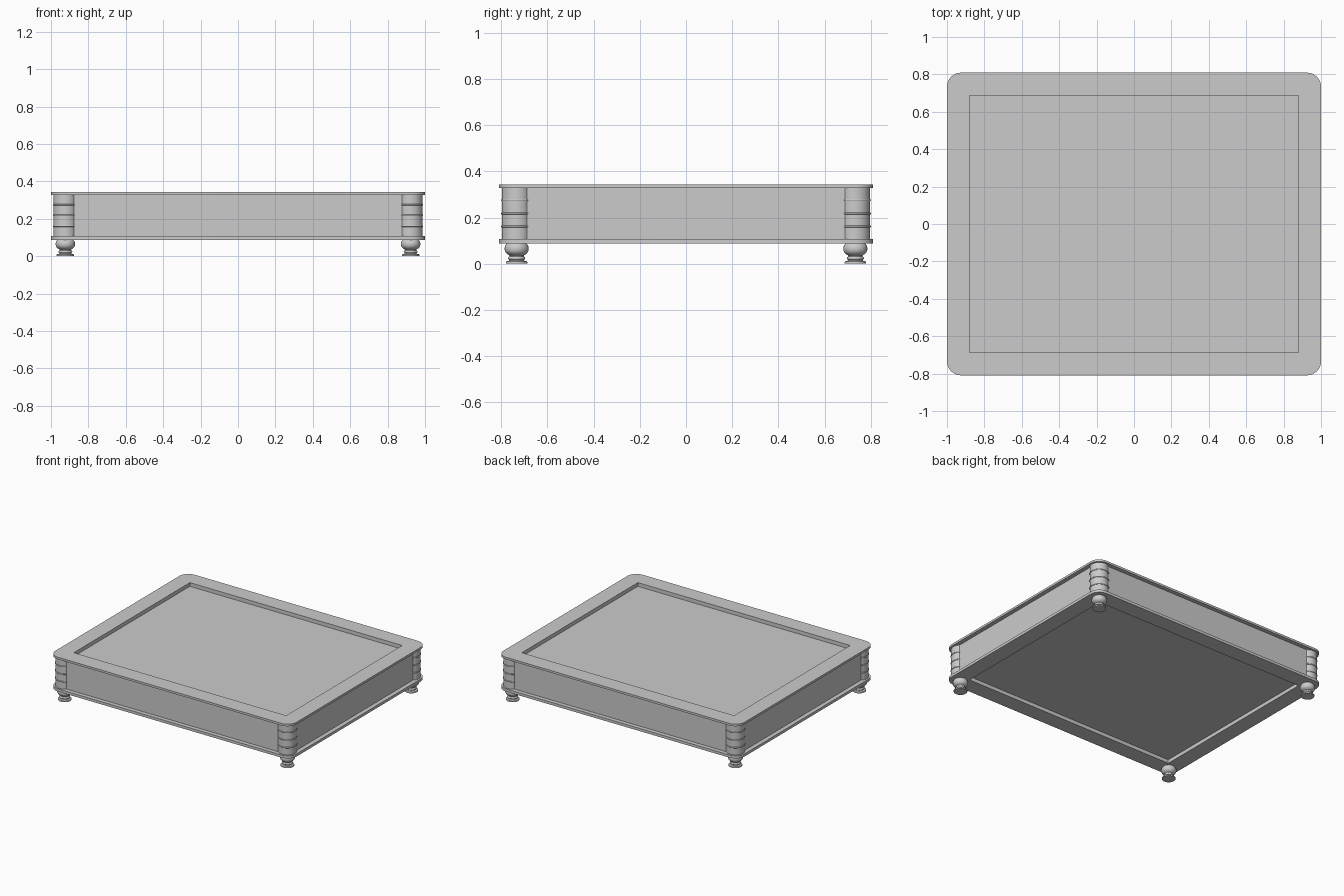
import bpy, bmesh
from math import sin, cos, pi

if "Cube" in bpy.data.objects:
    bpy.data.objects.remove(bpy.data.objects["Cube"])

HX, HY = 1.0, 0.809        # outer half sizes of the frames
IX, IY = 0.88, 0.687       # half sizes of the frame openings
CX, CY = 0.923, 0.733      # corner post and foot centres
WX, WY = 0.968, 0.778      # outer half sizes of the walls
CORNERS = {"front_left": (-1, -1), "front_right": (1, -1),
           "back_right": (1, 1), "back_left": (-1, 1)}


def finish(name, bm, smooth=False):
    bmesh.ops.recalc_face_normals(bm, faces=bm.faces)
    me = bpy.data.meshes.new(name)
    bm.to_mesh(me)
    bm.free()
    ob = bpy.data.objects.new(name, me)
    bpy.context.collection.objects.link(ob)
    if smooth:
        bpy.ops.object.select_all(action='DESELECT')
        ob.select_set(True)
        bpy.context.view_layer.objects.active = ob
        bpy.ops.object.shade_smooth_by_angle(angle=0.8)
    return ob


def box(name, x0, x1, y0, y1, z0, z1):
    bm = bmesh.new()
    bmesh.ops.create_cube(bm, size=1)
    for v in bm.verts:
        v.co.x = x1 if v.co.x > 0 else x0
        v.co.y = y1 if v.co.y > 0 else y0
        v.co.z = z1 if v.co.z > 0 else z0
    return finish(name, bm)


def frame(name, z0, z1, r=0.075, n=10):
    # rounded slab with a rectangular opening
    bm = bmesh.new()
    outer = []
    for k, (sx, sy) in enumerate([(1, 1), (-1, 1), (-1, -1), (1, -1)]):
        for i in range(n + 1):
            a = (k + i / n) * pi / 2
            outer.append((sx * (HX - r) + r * cos(a), sy * (HY - r) + r * sin(a)))
    inner = [(IX, IY), (-IX, IY), (-IX, -IY), (IX, -IY)]
    for loop in (outer, inner):
        vs = [bm.verts.new((x, y, z0)) for x, y in loop]
        for i, v in enumerate(vs):
            bm.edges.new((v, vs[(i + 1) % len(vs)]))
    bmesh.ops.triangle_fill(bm, edges=bm.edges[:], use_beauty=True)
    ext = bmesh.ops.extrude_face_region(bm, geom=bm.faces[:])["geom"]
    for g in ext:
        if isinstance(g, bmesh.types.BMVert):
            g.co.z = z1
    return finish(name, bm, True)


def lathe(name, profile, x, y, n=48):
    # closed turned solid from (radius, z) points
    bm = bmesh.new()
    rings = [[bm.verts.new((x + r * cos(2 * pi * i / n), y + r * sin(2 * pi * i / n), z))
              for i in range(n)] for r, z in profile]
    for a, b in zip(rings, rings[1:]):
        for i in range(n):
            j = (i + 1) % n
            bm.faces.new((a[i], a[j], b[j], b[i]))
    bm.faces.new(rings[0])
    bm.faces.new(rings[-1])
    return finish(name, bm, True)


# Top and bottom frames
frame("top_frame", 0.328, 0.344)
frame("bottom_frame", 0.087, 0.107)

# Recessed panels inside the frames
box("top_panel", -IX, IX, -IY, IY, 0.295, 0.316)
box("bottom_panel", -IX, IX, -IY, IY, 0.114, 0.137)

# Side walls
for name, s in (("left", -1), ("right", 1)):
    xs = sorted((s * IX, s * WX))
    box(name + "_wall", xs[0], xs[1], -WY, WY, 0.107, 0.328)
for name, s in (("front", -1), ("back", 1)):
    ys = sorted((s * IY, s * WY))
    box(name + "_wall", -IX, IX, ys[0], ys[1], 0.107, 0.328)

# Corner posts with three thin rounded beads, half sunk in the walls
R = 0.064
post = [(R, 0.107)]
for z in (0.161, 0.218, 0.275):
    post += [(R + 0.003 * sin(pi * i / 6), z - 0.004 * cos(pi * i / 6)) for i in range(7)]
post.append((R, 0.328))

# Turned bun feet: disc, ringed neck and flattened bun
foot = [(0.046, 0), (0.047, 0.003), (0.047, 0.006), (0.045, 0.010), (0.033, 0.013),
        (0.032, 0.017), (0.036, 0.020), (0.037, 0.024), (0.036, 0.028), (0.031, 0.031),
        (0.031, 0.036), (0.041, 0.042), (0.047, 0.048), (0.051, 0.056), (0.052, 0.065),
        (0.051, 0.074), (0.048, 0.081), (0.043, 0.087)]

for name, (sx, sy) in CORNERS.items():
    lathe(name + "_post", post, sx * CX, sy * CY)
    lathe(name + "_foot", foot, sx * CX, sy * CY)
